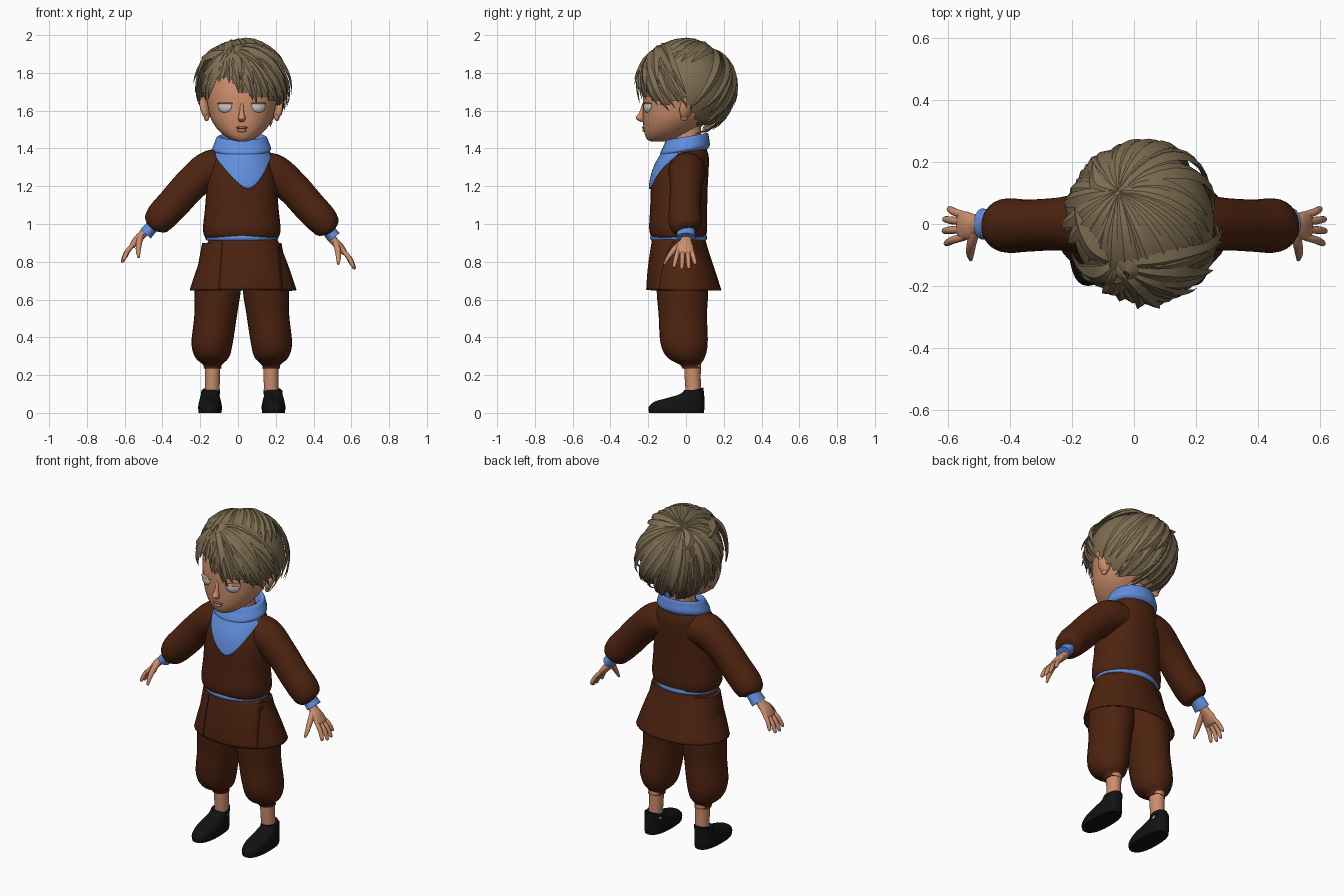
import bpy, bmesh, math, random
from mathutils import Vector

random.seed(4)
if "Cube" in bpy.data.objects:
    bpy.data.objects.remove(bpy.data.objects["Cube"])

CX = 0.02      # symmetry plane of the figure
made = []


def material(name, r, g, b):
    m = bpy.data.materials.new(name)
    m.use_nodes = True
    m.diffuse_color = (r, g, b, 1)
    m.node_tree.nodes["Principled BSDF"].inputs["Base Color"].default_value = (r, g, b, 1)
    return m


skin = material("skin", 0.60, 0.27, 0.15)
lip = material("lip", 0.40, 0.14, 0.08)
hair = material("hair", 0.21, 0.155, 0.085)
cloth = material("brown cloth", 0.075, 0.017, 0.005)
blue = material("blue cloth", 0.12, 0.27, 0.73)
black = material("black leather", 0.006, 0.006, 0.006)
white = material("eye white", 0.62, 0.62, 0.60)


def finish(name, bm, mat, thick=0):
    bmesh.ops.recalc_face_normals(bm, faces=bm.faces)
    me = bpy.data.meshes.new(name)
    bm.to_mesh(me)
    bm.free()
    me.materials.append(mat)
    ob = bpy.data.objects.new(name, me)
    bpy.context.collection.objects.link(ob)
    if thick:
        mod = ob.modifiers.new("thickness", "SOLIDIFY")
        mod.thickness = thick
    made.append(ob)
    return ob


def spline(rows, n=5):
    """Catmull-Rom samples through rows of equal length."""
    out = []
    for i in range(len(rows) - 1):
        quad = [rows[max(i - 1, 0)], rows[i], rows[i + 1], rows[min(i + 2, len(rows) - 1)]]
        for k in range(n):
            t = k / n
            out.append([b + t / 2 * (c - a + t * (2*a - 5*b + 4*c - d + t * (3*(b - c) + d - a)))
                        for a, b, c, d in zip(*quad)])
    return out + [list(rows[-1])]


def tube(name, rows, mat, flat=False, sides=28, power=2, caps=True, tilt=0, thick=0):
    """Loft through rows (x, y, z, radius, radius along y)."""
    pts = spline(rows)
    bm = bmesh.new()
    rings = []
    for i, (x, y, z, ra, rb) in enumerate(pts):
        along = Vector(pts[min(i + 1, len(pts) - 1)][:3]) - Vector(pts[max(i - 1, 0)][:3])
        along = Vector((0, 0, 1)) if flat else along.normalized()
        b = Vector((0, 1, 0))
        b = (b - along * b.dot(along)).normalized()
        n = b.cross(along)
        ring = []
        for k in range(sides):
            a = 2 * math.pi * k / sides
            c, s = (math.copysign(abs(f(a)) ** (2 / power), f(a)) for f in (math.cos, math.sin))
            p = Vector((x, y, z)) + n * ra * c + b * rb * s
            p.z += tilt * rb * s
            ring.append(bm.verts.new(p))
        rings.append(ring)
    for r, q in zip(rings, rings[1:]):
        for k in range(sides):
            bm.faces.new((r[k], r[k - 1], q[k - 1], q[k]))
    if caps:
        bm.faces.new(rings[0])
        bm.faces.new(rings[-1])
    return finish(name, bm, mat, thick)


def stack(rows, cx=CX):
    """Rows (z, half width, front y, back y) to loft rows."""
    return [(cx, (f + b) / 2, z, w, (b - f) / 2) for z, w, f, b in rows]


def ball(name, loc, size, mat, turn=0, top=None):
    bm = bmesh.new()
    bmesh.ops.create_uvsphere(bm, u_segments=20, v_segments=14, radius=1)
    for v in bm.verts:
        if top is not None:
            v.co.z = min(v.co.z, top)
        v.co *= Vector(size)
    ob = finish(name, bm, mat)
    ob.location, ob.rotation_euler = loc, (0, 0, turn)
    return ob


def drape(name, rows, outline, gap, mat):
    """Thin cloth lying on the front of a lofted stack."""
    samples, bm, n = spline(rows), bmesh.new(), 16

    def place(u, v):
        x, z = outline(u, v)
        _, y, _, w, d = min(samples, key=lambda s: abs(s[2] - z))
        for s, t in zip(samples, samples[1:]):
            if min(s[2], t[2]) <= z <= max(s[2], t[2]):
                f = (z - s[2]) / (t[2] - s[2])
                y, w, d = (s[i] + f * (t[i] - s[i]) for i in (1, 3, 4))
        c = max(-0.98, min(0.98, x / (w + gap)))
        return bm.verts.new((rows[0][0] + c * (w + gap), y - (d + gap) * math.sqrt(1 - c * c), z))

    grid = [[place(i / n * 2 - 1, j / n) for j in range(n + 1)] for i in range(n + 1)]
    for i in range(n):
        for j in range(n):
            bm.faces.new((grid[i][j], grid[i + 1][j], grid[i + 1][j + 1], grid[i][j + 1]))
    return finish(name, bm, mat, 0.008)


# Tunic, skirt and belt
torso = stack([(.92, .17, -.165, .09), (.935, .197, -.185, .105), (.98, .205, -.195, .112),
               (1.08, .195, -.19, .112), (1.2, .185, -.185, .115), (1.29, .17, -.165, .12),
               (1.36, .15, -.13, .12), (1.42, .11, -.09, .1)])
tube("tunic_body", torso, cloth, flat=True, power=2.2)
skirt = stack([(.925, .178, -.175, .1), (.85, .212, -.187, .122), (.75, .25, -.2, .155),
               (.65, .283, -.207, .188)], 0.027)
tube("tunic_skirt", skirt, cloth, flat=True, caps=False, thick=0.01)
drape("skirt_overlap", skirt, lambda u, v: (.04 + u * (.15 + .02 * v), .92 - .268 * v), .004, cloth)
tube("belt", stack([(.912, .186, -.183, .106), (.925, .194, -.19, .112),
                    (.94, .19, -.186, .109)]), blue, flat=True)

# Neck scarf with hanging point
drape("scarf_point", torso, lambda u, v: (u * .165 + .035 * v * (1 - u * u),
      1.41 + v * (1.185 + .205 * abs(u) ** 1.6 - 1.41)), .012, blue)
tube("scarf_collar", stack([(1.375, .13, -.12, .112), (1.395, .155, -.137, .126),
     (1.435, .143, -.118, .122), (1.462, .13, -.104, .116), (1.455, .11, -.09, .1),
     (1.41, .09, -.07, .08)]), blue, flat=True, tilt=0.17)

# Head
tube("neck", stack([(1.36, .075, -.07, .08), (1.52, .07, -.07, .08)]), skin, flat=True)
tube("head", stack([(1.437, .025, -.185, -.11), (1.45, .065, -.207, -.05), (1.49, .118, -.222, .03),
     (1.55, .16, -.228, .1), (1.62, .18, -.229, .14), (1.7, .19, -.225, .165),
     (1.8, .18, -.2, .165), (1.88, .13, -.14, .12), (1.92, .03, -.04, .03)]),
     skin, flat=True, power=2.1, sides=40)
tube("nose", [(CX, -.222, 1.64, .008, .008), (CX, -.234, 1.59, .012, .014),
              (CX, -.243, 1.56, .02, .023), (CX, -.23, 1.54, .01, .01)], skin, flat=True)
ball("upper_lip", (CX, -.222, 1.51), (.032, .011, .007), lip)
ball("lower_lip", (CX, -.219, 1.495), (.026, .012, .008), skin)
for s, side in ((1, "left"), (-1, "right")):
    x = CX + s * .088
    ball(side + "_eye", (x, -.203, 1.625), (.041, .018, .036), white, s * .4, .3)
    ball(side + "_eyelid", (x, -.204, 1.638), (.045, .021, .006), skin, s * .4)
    ear = ball(side + "_ear", (CX + s * .195, 0, 1.615), (.022, .036, .062), skin, s * .5)
    ear.rotation_euler.y = s * .25
    ball(side + "_ear_lobe", (CX + s * .186, -.01, 1.565), (.014, .02, .02), skin)

# Hair: scalp cap and tapered locks growing from two whorls
CENTRE, SIZE = Vector((.03, 0, 1.72)), Vector((.238, .248, .245))
CROWN, FRINGE = Vector((-.33, .42, .85)).normalized(), Vector((-.37, -.5, .78)).normalized()
HEM = [(-180, 1.5), (-120, 1.5), (-95, 1.6), (-75, 1.66), (-50, 1.67), (-38, 1.76), (-20, 1.75),
       (0, 1.66), (30, 1.645), (60, 1.6), (85, 1.64), (115, 1.5), (180, 1.5)]


def hem(az):
    az = (az + 180) % 360 - 180
    for (a, z), (b, w) in zip(HEM, HEM[1:]):
        if a <= az <= b:
            return z + (w - z) * (az - a) / (b - a)


def aim(az, z):
    h = max(-.97, min(.97, (z - CENTRE.z) / SIZE.z))
    r, a = math.sqrt(1 - h * h), math.radians(az)
    return Vector((r * math.sin(a), -r * math.cos(a), h))


def lock(bm, a, b, width, lift, bend, flick, n=11):
    swing = a.cross(b).normalized() * bend
    dirs = [(a.slerp(b, i / n) + swing * math.sin(math.pi * i / n)).normalized() for i in range(n + 1)]
    pts = [CENTRE + d * SIZE * (1 + lift * min(1, .3 + 3 * i / n) + flick * (i / n) ** 4)
           for i, d in enumerate(dirs)]
    rings = []
    for i, p in enumerate(pts):
        t = i / n
        up = Vector([c / s for c, s in zip(dirs[i], SIZE)]).normalized()
        across = (pts[min(i + 1, n)] - pts[max(i - 1, 0)]).cross(up).normalized()
        w = width * min(1, .2 + 2 * t) * (1 - t ** 3) + .0008
        rings.append([bm.verts.new(q) for q in (p - across * w, p + up * w * .4,
                                                p + across * w, p - up * w * .3)])
    for r, q in zip(rings, rings[1:]):
        for k in range(4):
            bm.faces.new((r[k], r[k - 1], q[k - 1], q[k]))


bm = bmesh.new()
bmesh.ops.create_uvsphere(bm, u_segments=48, v_segments=32, radius=1)
for v in bm.verts:
    v.co = CENTRE + v.co * SIZE * .96
low = [f for f in bm.faces if f.calc_center_median().z <
       .03 + hem(math.degrees(math.atan2(f.calc_center_median().x - CENTRE.x,
                                         -f.calc_center_median().y)))]
bmesh.ops.delete(bm, geom=low, context="FACES")
finish("hair_cap", bm, hair)

bm = bmesh.new()
jit = random.uniform
for i in range(44):            # long outer locks
    az = -180 + i * 360 / 44 + jit(-3, 3)
    root = FRINGE if -75 < az < 95 else CROWN
    lock(bm, root, aim(az, hem(az) + jit(-.015, .03)), jit(.03, .038), jit(.01, .045),
         jit(.05, .16), jit(0, .04))
for i in range(24):            # shorter overlapping locks
    az = -180 + i * 15 + jit(-5, 5)
    root = FRINGE if -75 < az < 95 else CROWN
    lock(bm, root, aim(az, hem(az) + jit(.06, .14)), jit(.03, .04), jit(.04, .07),
         jit(.08, .2), jit(0, .07))
for i in range(14):            # locks filling between the whorls
    az = -85 + i * 14
    lock(bm, CROWN, aim(az, 1.85), .036, jit(.01, .04), jit(.05, .15), .02)
lock(bm, FRINGE, aim(-103, 1.86), .045, .05, .1, .12)
lock(bm, CROWN, aim(-140, 1.83), .035, .05, .15, .14)
finish("hair_locks", bm, hair)

# Limbs, built once per side
for s, side in ((1, "left"), (-1, "right")):
    def limb(part, rows, mat, dx=0, dz=0, **kw):
        tube(side + "_" + part, [(CX + s * (r[0] + dx), r[1], r[2] + dz, *r[3:]) for r in rows], mat, **kw)

    hx, hz = -.018 * s, -.018 * s      # the two arms hang slightly differently
    limb("sleeve", [(.05, .01, 1.29, .09, .09), (.16, .005, 1.283, .1, .098), (.265, 0, 1.205, .09, .085),
         (.36, -.005, 1.1, .087, .084), (.425, -.005, 1.03, .083, .088), (.452, -.003, .985, .068, .075),
         (.462, 0, .968, .035, .045)], cloth, dz=hz / 2)
    limb("cuff", [(.445, 0, 1.0, .035, .045), (.475, 0, .967, .035, .047), (.5, 0, .938, .036, .05)],
         blue, hx / 2, hz / 2)
    limb("palm", [(.475, 0, .965, .024, .03), (.505, 0, .93, .022, .03), (.535, -.005, .9, .021, .044),
         (.56, -.005, .868, .016, .046), (.567, -.005, .857, .008, .038)], skin, hx, hz)
    for name, y, tip, reach in (("index", -.042, -.062, .9), ("middle", -.017, -.022, 1),
                                ("ring", .008, .015, .97), ("little", .029, .048, .75)):
        limb(name + "_finger", [(.55, y, .88, .011, .012), (.55 + .04 * reach, (y + tip) / 2, .88 - .045 * reach, .0125, .0125),
             (.55 + .062 * reach, tip, .88 - .092 * reach, .01, .01),
             (.55 + .065 * reach, tip, .88 - .102 * reach, .004, .004)], skin, hx, hz, sides=12)
    limb("thumb", [(.515, -.02, .92, .017, .017), (.525, -.06, .885, .016, .016),
         (.53, -.095, .84, .013, .011), (.528, -.115, .805, .006, .006)], skin, hx, hz, sides=12)

    limb("trouser_leg", [(.11, -.03, .9, .1, .1), (.125, -.02, .68, .122, .135), (.138, -.017, .52, .113, .128),
         (.157, -.01, .37, .109, .125), (.157, 0, .295, .09, .1), (.155, .022, .255, .05, .055),
         (.155, .03, .235, .047, .05)], cloth, flat=True)
    limb("shin", [(.155, .035, .3, .043, .046), (.155, .035, .2, .04, .043), (.157, .04, .08, .038, .04)],
         skin, flat=True)
    shoe = stack([(0, .06, -.195, .095), (.03, .063, -.198, .098), (.06, .058, -.165, .098),
                  (.08, .053, -.095, .097), (.1, .048, -.03, .096), (.122, .046, -.008, .093)], .168)
    limb("shoe", shoe, black, flat=True, power=2.4, tilt=0.0)
    limb("shoe_collar", [(.162, .042, .1, .047, .05), (.162, .042, .122, .047, .051)], black,
         flat=True, tilt=0.25)

# Smooth shading with crisp edges
bpy.ops.object.select_all(action="DESELECT")
for ob in made:
    ob.select_set(True)
bpy.context.view_layer.objects.active = made[0]
bpy.ops.object.shade_smooth_by_angle(angle=math.radians(40))
